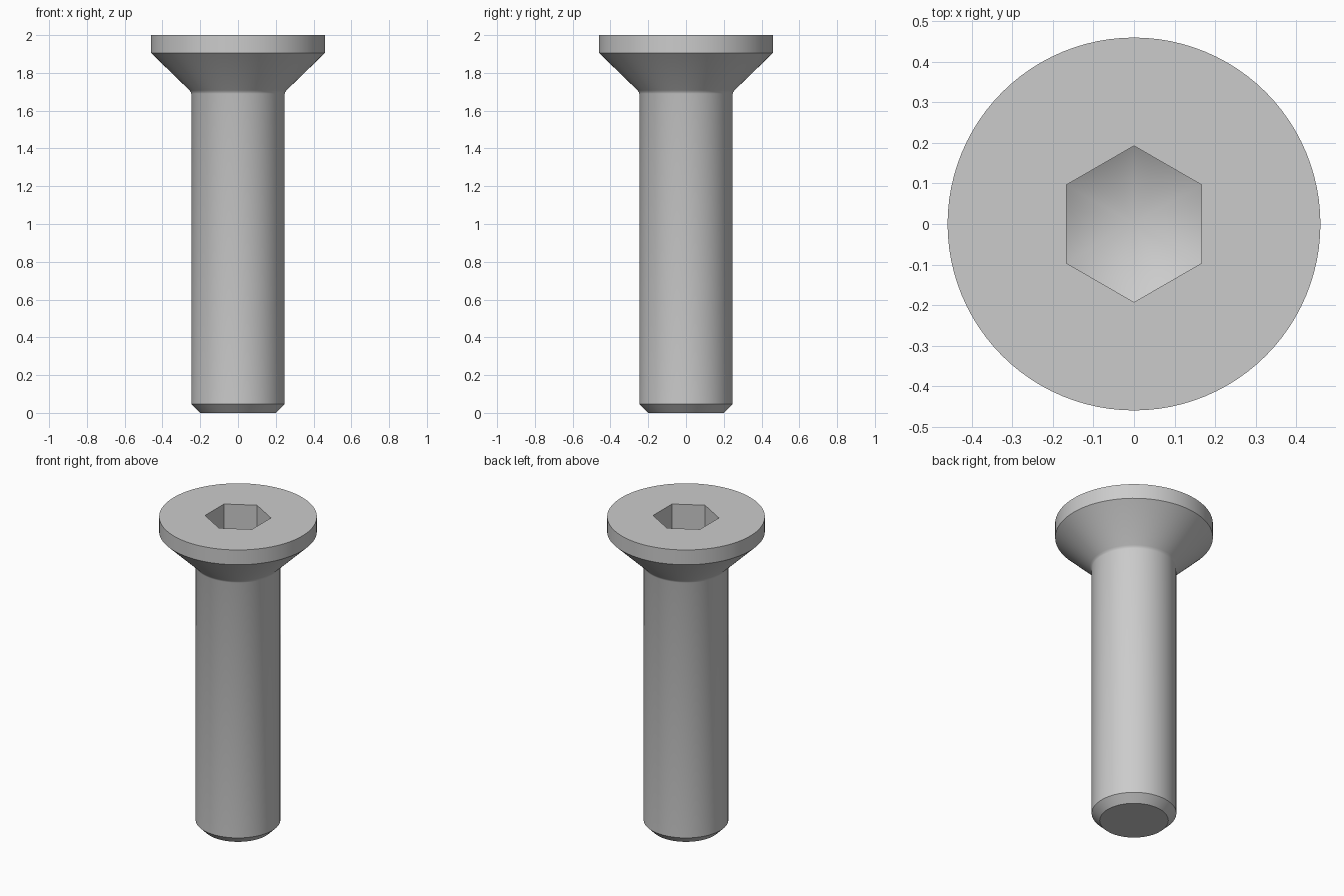
import bpy, bmesh
from math import cos, sin, pi, tan, radians

cube = bpy.data.objects.get("Cube")
if cube:
    bpy.data.objects.remove(cube, do_unlink=True)

SEG = 96
HEAD_R, SHANK_R, TIP_R = 0.46, 0.247, 0.2
SOCKET_APOTHEM, SOCKET_FLOOR = 0.167, 1.70
SLOPE = tan(radians(30))

steel = bpy.data.materials.new("grey steel")
steel.use_nodes = True
steel.diffuse_color = (0.6, 0.6, 0.6, 1)
steel.node_tree.nodes["Principled BSDF"].inputs["Base Color"].default_value = (0.6, 0.6, 0.6, 1)


def hex_radius(a):
    """Distance from the axis to the hexagon's side at angle a."""
    return SOCKET_APOTHEM / cos((a + pi / 6) % (pi / 3) - pi / 6)


bm = bmesh.new()
angles = [2 * pi * i / SEG for i in range(SEG)]


def ring(radius, height):
    return [bm.verts.new((radius(a) * cos(a), radius(a) * sin(a), height(radius(a))))
            for a in angles]


# Outer profile from the tip up: chamfer, shank, small fillet, countersunk cone, rim
profile = [(TIP_R, 0), (SHANK_R, 0.047), (SHANK_R, 1.69), (0.25, 1.699),
           (0.257, 1.708), (HEAD_R, 1.905), (HEAD_R, 2)]
rings = [ring(lambda a, r=r: r, lambda r, z=z: z) for r, z in profile]

# Hexagonal socket: mouth, then the edge where the walls meet the conical floor
rings.append(ring(hex_radius, lambda r: 2))
rings.append(ring(hex_radius, lambda r: SOCKET_FLOOR + SLOPE * r))

for low, high in zip(rings, rings[1:]):
    for i in range(SEG):
        j = (i + 1) % SEG
        bm.faces.new((low[i], low[j], high[j], high[i]))

# Flat tip and conical socket floor
bm.faces.new(rings[0][::-1])
apex = bm.verts.new((0, 0, SOCKET_FLOOR))
for i in range(SEG):
    bm.faces.new((rings[-1][i], rings[-1][(i + 1) % SEG], apex))

mesh = bpy.data.meshes.new("countersunk_screw")
bm.to_mesh(mesh)
bm.free()
mesh.materials.append(steel)
screw = bpy.data.objects.new("countersunk_screw", mesh)
bpy.context.collection.objects.link(screw)

bpy.ops.object.select_all(action='DESELECT')
screw.select_set(True)
bpy.context.view_layer.objects.active = screw
bpy.ops.object.shade_smooth_by_angle(angle=radians(30))
